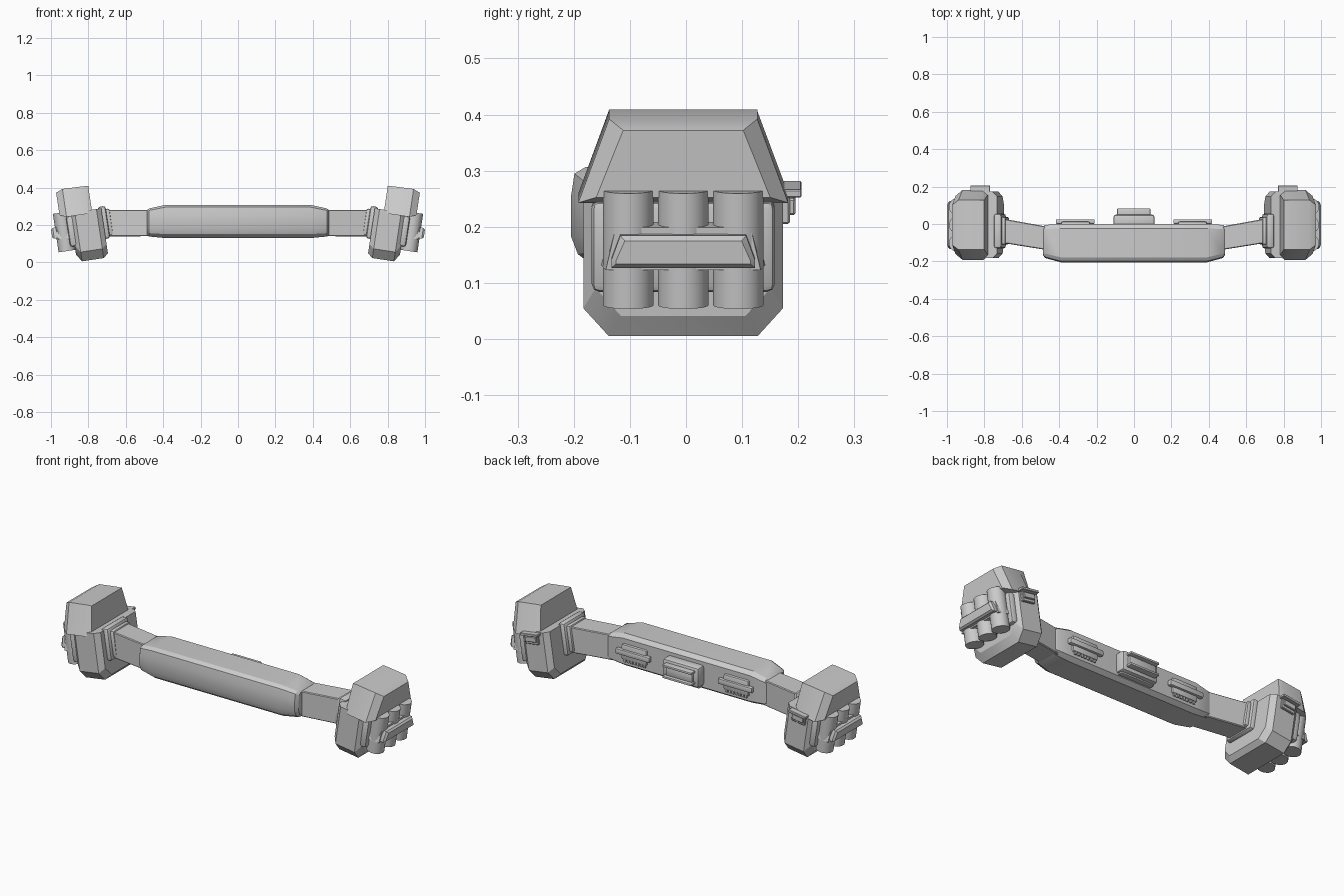
import bpy, bmesh, math
from mathutils import Matrix

if "Cube" in bpy.data.objects:
    bpy.data.objects.remove(bpy.data.objects["Cube"])

GREY = (0.6, 0.6, 0.6, 1)
mat = bpy.data.materials.new("light_grey")
mat.use_nodes = True
mat.diffuse_color = GREY
mat.node_tree.nodes["Principled BSDF"].inputs["Base Color"].default_value = GREY

# Pouches lean outward: local x is outward, y is depth, z is up
POUCH = Matrix.Translation((0.71, -0.005, 0.024)) @ Matrix.Rotation(math.radians(8.5), 4, 'Y')


def finish(name, bm, xf=None, mirror=False):
    bmesh.ops.recalc_face_normals(bm, faces=bm.faces)
    if xf:
        bm.transform(xf)
    me = bpy.data.meshes.new(name)
    bm.to_mesh(me)
    bm.free()
    me.materials.append(mat)
    me.shade_smooth()
    me.set_sharp_from_angle(angle=math.radians(28))
    ob = bpy.data.objects.new(name, me)
    bpy.context.collection.objects.link(ob)
    if mirror:
        ob.modifiers.new("Mirror", 'MIRROR').use_mirror_merge = False
    return ob


def loft(name, rings, xf=None, mirror=False):
    """Closed skin through rings of equal point count."""
    bm = bmesh.new()
    vs = [[bm.verts.new(p) for p in ring] for ring in rings]
    n = len(vs[0])
    bm.faces.new(vs[0])
    bm.faces.new(vs[-1])
    for a, b in zip(vs, vs[1:]):
        for i in range(n):
            j = (i + 1) % n
            bm.faces.new((a[i], a[j], b[j], b[i]))
    return finish(name, bm, xf, mirror)


def box(name, lo, hi, bevel=0.0, xf=None, mirror=False, segs=2):
    bm = bmesh.new()
    bmesh.ops.create_cube(bm, size=1)
    for v in bm.verts:
        v.co = [(a + b) / 2 + c * (b - a) for a, b, c in zip(lo, hi, v.co)]
    if bevel:
        bmesh.ops.bevel(bm, geom=bm.edges[:], offset=bevel, segments=segs,
                        profile=0.5, affect='EDGES')
    return finish(name, bm, xf, mirror)


def rect(x, y0, y1, z0, z1, c=0.0):
    """Rectangle across x with cut corners."""
    return [(x, y0 + c, z0), (x, y1 - c, z0), (x, y1, z0 + c), (x, y1, z1 - c),
            (x, y1 - c, z1), (x, y0 + c, z1), (x, y0, z1 - c), (x, y0, z0 + c)]


# Padded waist bar, its front slightly bulged
def pad(x, y0, y1, z0, z1):
    h, d = z1 - z0, y1 - y0
    shape = [(0.06, 0.12), (0.2, 0.0), (0.88, 0.0), (1, 0.1), (1, 0.9),
             (0.88, 1.0), (0.13, 1.0), (0.03, 0.93), (0, 0.7), (0, 0.3)]
    return [(x, y0 + a * d, z0 + b * h) for a, b in shape]


half = [(0.487, -0.165, -0.012, 0.145, 0.278), (0.475, -0.182, -0.005, 0.138, 0.288),
        (0.39, -0.205, 0, 0.13, 0.307)]
loft("waist_pad", [pad(-s[0], *s[1:]) for s in half] +
     [pad(*s) for s in reversed(half)])

# Connecting straps
loft("strap", [rect(0.46, -0.14, -0.015, 0.14, 0.28, 0.004),
               rect(0.71, -0.1, 0.03, 0.138, 0.28, 0.004)], mirror=True)

# Buckle and loops on the back of the waist pad
box("buckle_base", (-0.11, -0.02, 0.16), (0.11, 0.05, 0.27), 0.013)
box("buckle_flange", (-0.102, 0.0, 0.15), (0.102, 0.03, 0.16), 0.004)
box("buckle_core", (-0.082, 0.03, 0.19), (0.08, 0.066, 0.24), 0.006)
for name, z in (("buckle_upper_rim", 0.242), ("buckle_lower_rim", 0.18)):
    box(name, (-0.09, 0.03, z), (0.087, 0.083, z + 0.012), 0.003)
box("loop_plate", (0.235, -0.02, 0.175), (0.39, 0.013, 0.262), 0.01, mirror=True)
box("loop_bar", (0.21, 0.0, 0.205), (0.418, 0.025, 0.235), 0.006, mirror=True)
for i in range(7):
    x = 0.245 + i * 0.02
    box("loop_tooth", (x, -0.01, 0.163), (x + 0.012, 0.008, 0.178), mirror=True)


# Pouch body with cut lower corners
def body(x, inset, low):
    y, c = 0.178 - inset, 0.045
    return [(x, -y, 0.265), (x, y, 0.265), (x, y, 0.05 + low),
            (x, y - c, low), (x, c - y, low), (x, -y, 0.05 + low)]


loft("pouch_body", [body(-0.018, 0.025, 0.022), body(0.008, 0, 0),
                    body(0.125, 0, 0), body(0.152, 0.022, 0.04)], POUCH, True)


# Sloped lid overhanging the outer side
def lid(x, wide, narrow, top, low=0.247):
    return [(x, -wide, low), (x, wide, low), (x, narrow, top), (x, -narrow, top)]


loft("pouch_lid", [lid(0.033, 0.165, 0.132, 0.394), lid(0.06, 0.187, 0.132, 0.396),
                   lid(0.172, 0.187, 0.132, 0.398), lid(0.208, 0.155, 0.107, 0.383, 0.262)],
     POUCH, True)

# Mounting plates on the inner and outer sides of the pouch
box("inner_plate", (-0.042, -0.125, 0.1), (0.0, 0.06, 0.275), 0.013, POUCH, True)
box("inner_mount", (-0.062, -0.105, 0.115), (-0.03, 0.042, 0.258), 0.01, POUCH, True)
box("outer_plate", (0.13, -0.163, 0.085), (0.176, 0.163, 0.25), 0.014, POUCH, True)

# Three tubes held on the outer side
for i in (-1, 0, 1):
    bm = bmesh.new()
    bmesh.ops.create_cone(bm, cap_ends=True, segments=24, radius1=0.045,
                          radius2=0.045, depth=0.208)
    bm.transform(POUCH @ Matrix.Translation((0.197, i * 0.098, 0.17)))
    finish("tube", bm, None, True)

# Band and rounded bar across the tubes
loft("tube_band", [[(x, -b, 0.135), (x, b, 0.135), (x, t, 0.212), (x, -t, 0.212)]
                   for x, b, t in ((0.175, 0.146, 0.128), (0.235, 0.138, 0.12))], POUCH, True)


def bar(x, s):
    return [(x, -0.128 + s, 0.142 + s), (x, 0.128 - s, 0.142 + s),
            (x, 0.128 - s, 0.156), (x, 0.112 - s, 0.2 - s),
            (x, s - 0.112, 0.2 - s), (x, s - 0.128, 0.156)]


loft("tube_bar", [bar(0.228, 0), bar(0.254, 0), bar(0.264, 0.008)], POUCH, True)

# Latch on the rear of the pouch
box("latch_plate", (0.035, 0.165, 0.2), (0.115, 0.19, 0.252), 0.003, POUCH, True, 1)
box("latch_step", (0.04, 0.18, 0.215), (0.11, 0.2, 0.245), 0.003, POUCH, True, 1)
box("latch_bar", (0.022, 0.178, 0.25), (0.128, 0.211, 0.264), 0.002, POUCH, True, 1)
